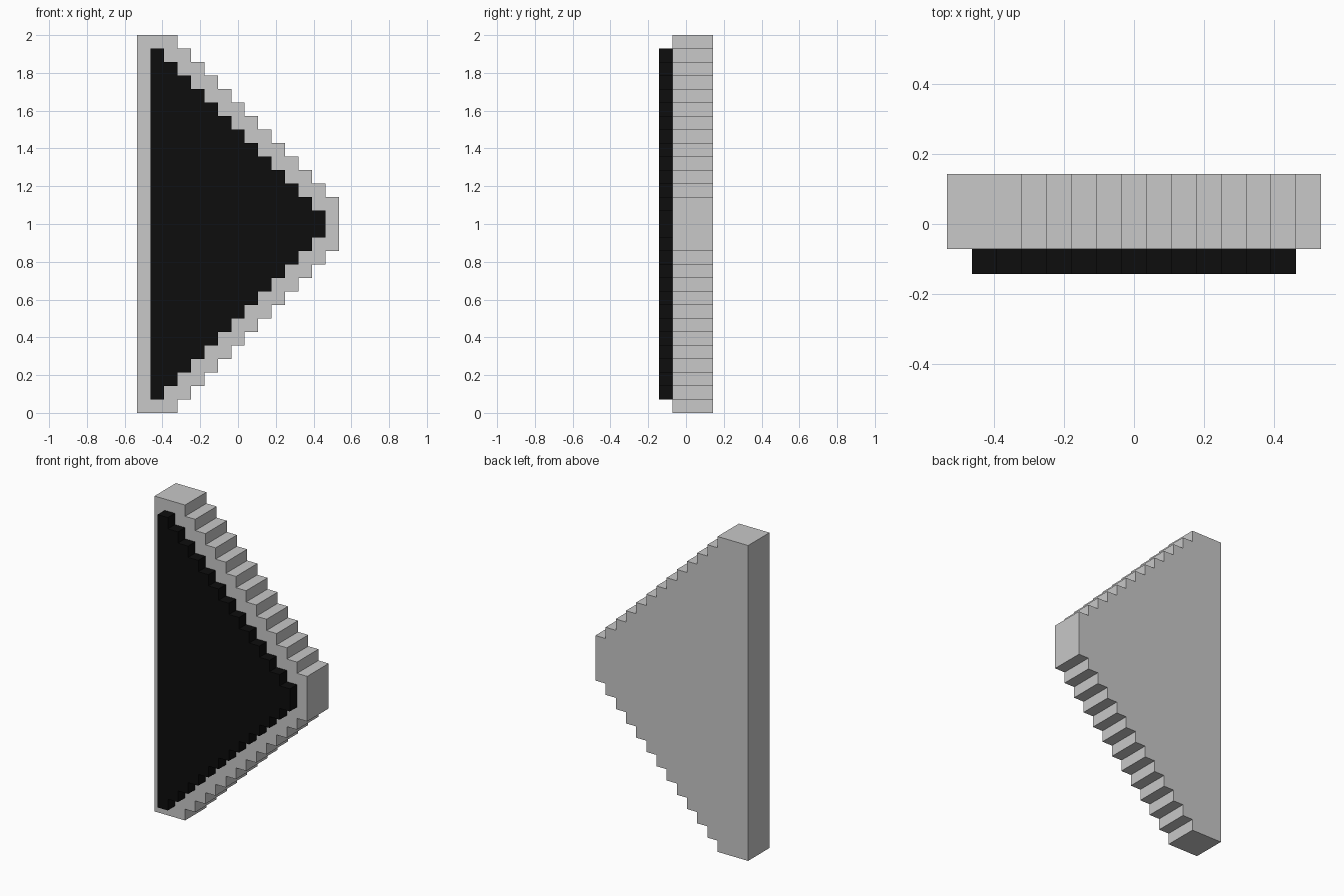
import bpy
import bmesh

if "Cube" in bpy.data.objects:
    bpy.data.objects.remove(bpy.data.objects["Cube"])

U = 2 / 28  # one step of the staircase outline


def material(name, rgb):
    m = bpy.data.materials.new(name)
    m.diffuse_color = (*rgb, 1)
    m.use_nodes = True
    m.node_tree.nodes["Principled BSDF"].inputs["Base Color"].default_value = m.diffuse_color
    return m


def stepped_plate(name, x0, tops, y0, y1, mat):
    """Extrude a stepped outline, mirrored about mid height.
    tops: height above the middle of each one-step column, from x0 rightwards."""
    upper = []
    for i, h in enumerate(tops):
        upper += [(x0 + i, h), (x0 + i + 1, h)]
    # drop the points inside flat runs
    upper = [p for i, p in enumerate(upper)
             if i in (0, len(upper) - 1)
             or not (upper[i - 1][1] == p[1] == upper[i + 1][1])]
    outline = upper + [(x, -h) for x, h in reversed(upper)]
    bm = bmesh.new()
    front = bm.faces.new([bm.verts.new(((x - 7.5) * U, y0 * U, (z + 14) * U))
                          for x, z in outline])
    ext = bmesh.ops.extrude_face_region(bm, geom=[front], use_keep_orig=True)
    verts = [g for g in ext["geom"] if isinstance(g, bmesh.types.BMVert)]
    bmesh.ops.translate(bm, verts=verts, vec=(0, (y1 - y0) * U, 0))
    bmesh.ops.recalc_face_normals(bm, faces=bm.faces)
    me = bpy.data.meshes.new(name)
    bm.to_mesh(me)
    bm.free()
    me.materials.append(mat)
    ob = bpy.data.objects.new(name, me)
    bpy.context.collection.objects.link(ob)


grey = material("light grey", (0.58, 0.58, 0.58))
black = material("black", (0.004, 0.004, 0.004))

# Thick backing arrow with a one-step border around the panel
stepped_plate("arrow_backing", 0, [14, 14] + list(range(14, 1, -1)), -1, 2, grey)
# Raised front panel
stepped_plate("arrow_panel", 1, list(range(13, 0, -1)), -2, -1, black)
